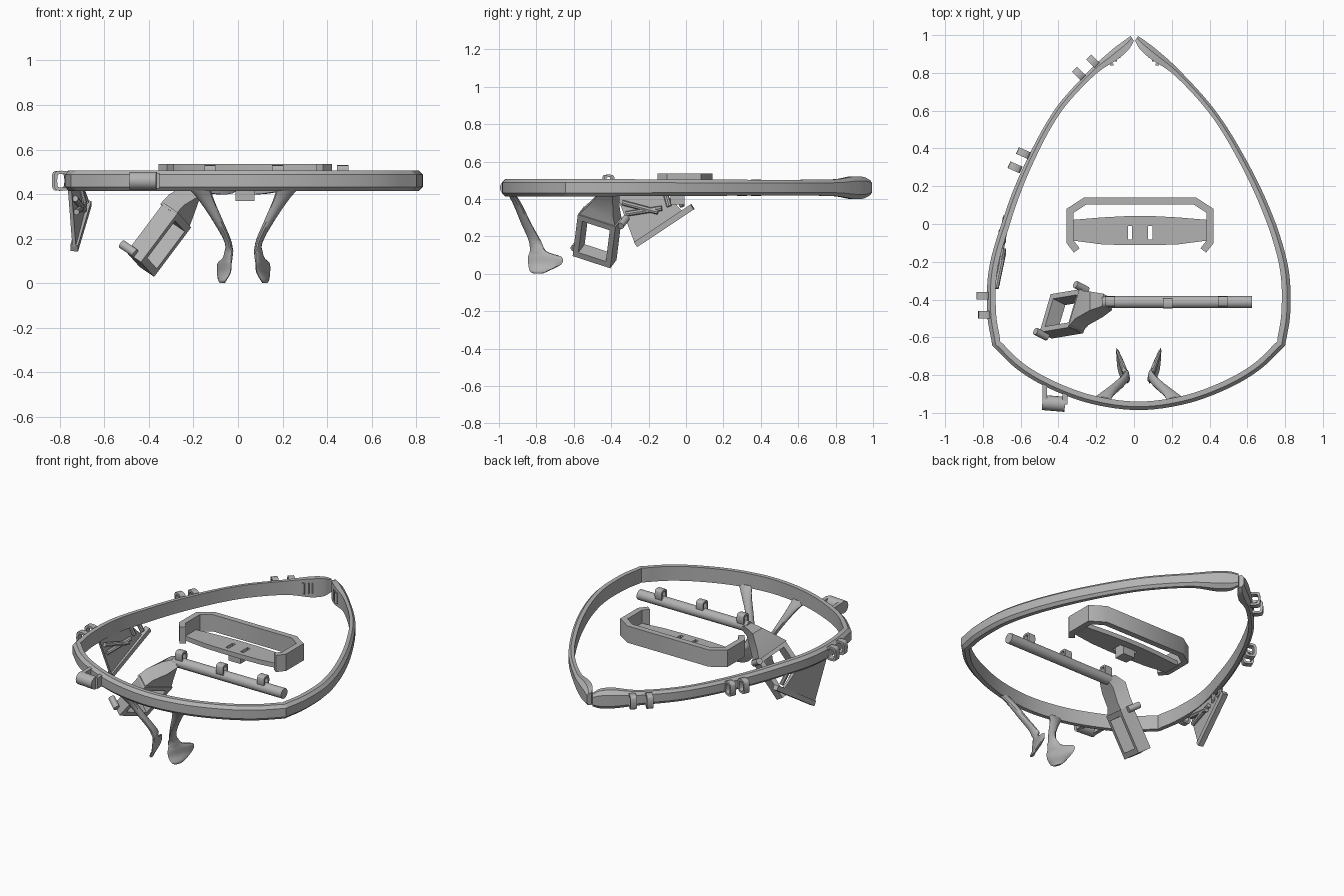
import bpy, bmesh, math
from mathutils import Vector as V

if "Cube" in bpy.data.objects:
    bpy.data.objects.remove(bpy.data.objects["Cube"])

GREY = (0.45, 0.45, 0.45, 1)
mat = bpy.data.materials.new("plain grey")
mat.use_nodes = True
mat.diffuse_color = GREY
mat.node_tree.nodes["Principled BSDF"].inputs["Base Color"].default_value = GREY
CX = 0.025   # symmetry plane of the frame
ZM = 0.46    # mid height of the frame
UP = V((0, 0, 1))


def finish(name, bm, angle=35):
    bmesh.ops.recalc_face_normals(bm, faces=bm.faces)
    me = bpy.data.meshes.new(name)
    bm.to_mesh(me)
    bm.free()
    ob = bpy.data.objects.new(name, me)
    bpy.context.collection.objects.link(ob)
    me.materials.append(mat)
    bpy.ops.object.select_all(action='DESELECT')
    ob.select_set(True)
    bpy.context.view_layer.objects.active = ob
    bpy.ops.object.shade_smooth_by_angle(angle=math.radians(angle))
    return ob


def loft(name, rings, closed=False):
    """Skin a list of equal-length point rings."""
    bm = bmesh.new()
    vs = [[bm.verts.new(p) for p in r] for r in rings]
    n = len(vs[0])
    pairs = list(zip(vs, vs[1:])) + ([(vs[-1], vs[0])] if closed else [])
    for a, b in pairs:
        for i in range(n):
            bm.faces.new((a[i], a[(i + 1) % n], b[(i + 1) % n], b[i]))
    if not closed:
        bm.faces.new(vs[0])
        bm.faces.new(vs[-1])
    return finish(name, bm)


def box(name, c, size, axes=None):
    u, v, w = axes or (V((1, 0, 0)), V((0, 1, 0)), UP)
    c = V(c)
    q = [(-1, -1), (1, -1), (1, 1), (-1, 1)]
    return loft(name, [[c + u * a * size[0] / 2 + v * b * size[1] / 2 + w * s * size[2] / 2
                        for a, b in q] for s in (-1, 1)])


def rod(name, a, b, r, n=16):
    a, b = V(a), V(b)
    d = (b - a).normalized()
    s = d.cross(UP if abs(d.z) < 0.9 else V((1, 0, 0))).normalized()
    t = s.cross(d)
    return loft(name, [[p + (s * math.cos(k * math.tau / n) + t * math.sin(k * math.tau / n)) * r
                        for k in range(n)] for p in (a, b)])


def prism(name, pts, z0, z1):
    return loft(name, [[V((x, y, z)) for x, y in pts] for z in (z0, z1)])


def spline(keys, steps=6):
    """Catmull-Rom through tuples of any size."""
    ks = [V(k) for k in keys]
    ks = [2 * ks[0] - ks[1]] + ks + [2 * ks[-1] - ks[-2]]
    out = []
    for p, q, r, s in zip(ks, ks[1:], ks[2:], ks[3:]):
        for i in range(steps):
            t = i / steps
            out.append(0.5 * (2 * q + (r - p) * t + (2 * p - 5 * q + 4 * r - s) * t * t
                              + (3 * q - p - 3 * r + s) * t ** 3))
    return out + [ks[-2]]


def mirrored(keys):
    return [V((-k[0], *k[1:])) for k in reversed(keys)]


def mid_x(y):
    """The arms lean a little to the right towards the back."""
    return CX - .035 * max(0, min(y, .65))


# Head band: keys are (x, y, thickness, height) of the outer edge of one half
front = [(0, -.985, .045, .094), (.25, -.952, .045, .094), (.47, -.872, .045, .094),
         (.64, -.772, .045, .094), (.775, -.645, .047, .094)]
arm = [front[-1], (.803, -.46, .047, .092), (.788, -.21, .045, .09),
       (.69, .1, .042, .087), (.565, .37, .037, .085), (.42, .61, .034, .085),
       (.242, .81, .037, .09), (.125, .917, .058, .12), (.06, .967, .052, .115), (.02, .995, .03, .08)]
arm_path = spline(arm)[1:]
path = mirrored(arm_path) + spline(mirrored(front[1:]) + front) + arm_path
section = [(0, -.5), (.6, -.5), (1, -.3), (1, .3), (.6, .5), (0, .5)]
rings = []
for i, k in enumerate(path):
    d = path[min(i + 1, len(path) - 1)] - path[max(i - 1, 0)]
    out = V((d[1], -d[0], 0)).normalized()
    edge = V((k[0] + mid_x(k[1]), k[1], ZM))
    rings.append([edge + out * (f - 1) * k[2] + UP * z * k[3] for f, z in section])
loft("head_band", rings)

# Grip teeth on the inside of both band ends
for side in (-1, 1):
    for i in range(5):
        box("grip_tooth", (mid_x(1) + side * (.048 + i * .018), .925 - i * .02, ZM), (.018, .012, .07))

# Nose legs with flat pads that flare outwards at the back
for side, label in ((-1, "right"), (1, "left")):
    # offset x, y, z, half width across x, half depth along y
    keys = [(.2, -.935, .43, .05, .02), (.165, -.9, .37, .034, .023), (.11, -.855, .27, .022, .027),
            (.068, -.81, .18, .016, .032), (.07, -.79, .12, .016, .045),
            (.085, -.755, .09, .014, .09), (.088, -.755, .05, .014, .088), (.095, -.785, .015, .012, .05),
            (.095, -.79, .001, .008, .025)]
    loft(label + "_nose_leg",
         [[V((CX + side * (k[0] + k[3] * math.cos(a) + .32 * k[4] * math.sin(a) * (k[2] < .15)),
              k[1] + k[4] * math.sin(a), k[2]))
           for a in [j * math.tau / 12 for j in range(12)]] for k in spline(keys, 4)])

# Open bracket rim: mitred wall following a C-shaped path
half_rim = [(.335, -.14), (.37, -.095), (.37, .07), (.29, .122)]
rim = [(-x, y) for x, y in half_rim] + half_rim[::-1]
rings = []
for i, p in enumerate(rim):
    p = V(p)
    a = (p - V(rim[i - 1])).normalized() if i else None
    b = (V(rim[i + 1]) - p).normalized() if i < len(rim) - 1 else None
    a, b = a or b, b or a
    m = (a + b).normalized()
    n = V((-m.y, m.x)) / m.dot(a) * .019
    rings.append([V((CX + .007 + p.x + s * n.x, p.y + s * n.y, z))
                  for s, z in ((1, .425), (1, .535), (-1, .535), (-1, .425))])
loft("bracket_rim", rings)

# Bracket floor in four pieces around a slot, with a catch block
PX = .032
for s in (-1, 1):
    prism("bracket_floor", [(PX + s * .065, .042), (PX + s * .2, .035), (PX + s * .355, .022),
                            (PX + s * .355, -.088), (PX + s * .2, -.108), (PX + s * .065, -.112)], .42, .45)
box("floor_back", (PX, .016, .435), (.132, .052, .03))
box("floor_front", (PX, -.097, .435), (.132, .03, .03))
box("catch_block", (PX, -.045, .41), (.085, .075, .08))

# Cross rod with small hooks
rod("cross_rod", (-.17, -.413, .45), (.625, -.413, .45), .033)


def hook(name, c, out, along, depth, height, width, th=.014):
    """Rounded rectangular loop standing off a surface."""
    corners = []
    for k in range(16):
        a = k * math.tau / 16
        sx, sz = math.cos(a), math.sin(a)
        corners.append((math.copysign(abs(sx) ** .5, sx), math.copysign(abs(sz) ** .5, sz)))
    c, rings = V(c), []
    for x, z in corners:
        rings.append([c + out * x * (depth / 2 - i) + UP * z * (height / 2 - i) + along * w
                      for i, w in ((0, -width / 2), (0, width / 2), (th, width / 2), (th, -width / 2))])
    loft(name, rings, closed=True)


for x, y in ((-.125, -.41), (.178, -.42), (.47, -.41)):
    hook("rod_hook", (x, y, .495), V((0, 1, 0)), V((1, 0, 0)), .055, .07, .05, .012)

# Hooks along the outside of the right arm
for x, y, dx, dy in ((-.215, .86, -.7, .7), (-.29, .795, -.7, .7), (-.585, .375, -.9, .4),
                     (-.63, .3, -.9, .4), (-.8, -.38, -1, 0), (-.79, -.48, -1, 0)):
    o = V((dx, dy, 0)).normalized()
    hook("arm_hook", (x, y, ZM), o, o.cross(UP), .07, .09, .038)

# Front hinge: barrel and two ears
rod("hinge_barrel", (-.485, -.945, ZM), (-.365, -.955, ZM), .04)
box("hinge_ear_outer", (-.472, -.895, ZM), (.025, .1, .07))
box("hinge_ear_inner", (-.365, -.925, ZM), (.025, .06, .07))

# Tilted box frame hanging from the rod
U = V((.6, .1, .8)).normalized()
Vd = V((-.27, -.92, .3)).normalized()
Wd = U.cross(Vd).normalized()
FC = V((-.355, -.475, .195))
AX = (U, Vd, Wd)
for s in (-1, 1):
    box("frame_end", FC + U * s * .122, (.035, .22, .085), AX)
    box("frame_side", FC + Vd * s * .095, (.24, .03, .085), AX)
    p = FC + (U - Vd) * s * .122 - Wd * .04
    rod("frame_pin", p - Wd * .04, p + Wd * .04, .02, 12)

# Tapered neck joining box frame to rod
neck = []
for c, hu, hv in (((-.285, -.462, .3), .045, .11), ((-.255, -.445, .35), .045, .08),
                  ((-.2, -.425, .42), .045, .05), ((-.14, -.413, .455), .03, .032)):
    neck.append([V(c) + Wd * a * hu + (Vd if hv > .07 else V((0, -1, 0))) * b * hv
                 for a, b in ((-1, -1), (1, -1), (1, 1), (-1, 1))])
loft("frame_neck", neck)

# Triangular side plate, its edge strip and ribs
outline = [V(p) for p in ((-.755, -.37, .42), (-.735, -.275, .165), (-.69, -.02, .335), (-.715, -.1, .42))]
loft("side_plate", [[p + V((s, 0, 0)) for p in outline] for s in (-.008, .008)])
A, B = V((-.735, -.268, .157)), V((-.675, .035, .358))
d = (B - A).normalized()
n = d.cross(V((1, 0, 0))).normalized()
box("plate_strip", (A + B) / 2, ((B - A).length, .032, .035), (d, n, d.cross(n)))
for a, b in (((-.73, -.34, .38), (-.69, -.15, .33)), ((-.725, -.32, .32), (-.69, -.13, .35)),
             ((-.68, -.02, .36), (-.705, -.04, .43)), ((-.69, -.09, .36), (-.71, -.11, .43))):
    rod("plate_rib", a, b, .014, 8)
